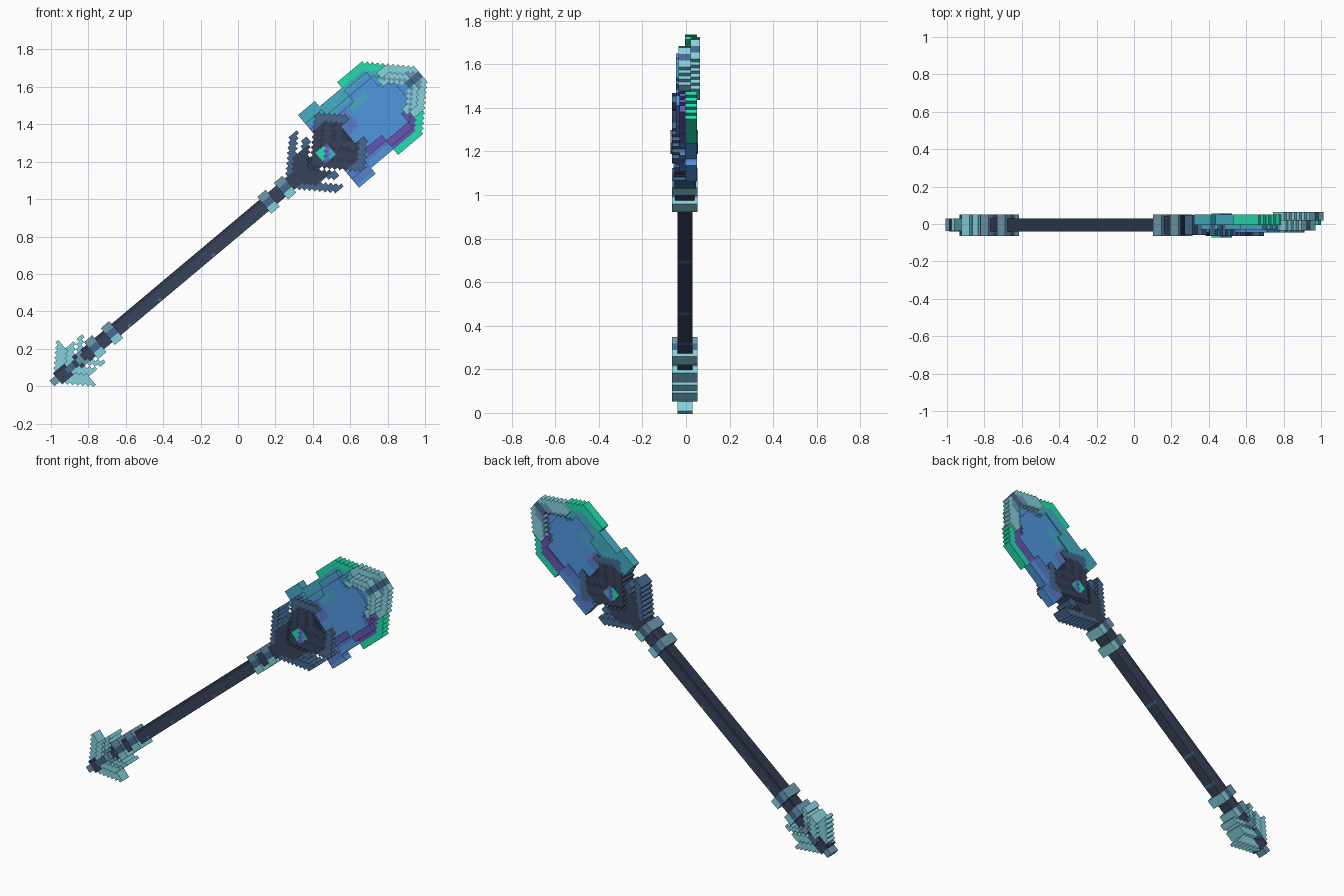
import bpy, bmesh, math
from mathutils import Matrix, Vector

old = bpy.data.objects.get("Cube")
if old:
    bpy.data.objects.remove(old)

CELL = 0.0195
TILT = math.radians(40)
# Local frame: x along the shaft, y is depth, z across the shaft
PLACE = Matrix.Translation((-0.98, 0, 0.027)) @ Matrix.Rotation(-TILT, 4, 'Y')

COLOURS = {
    "navy": "38435B", "midnight": "2E374C", "steel": "46698F", "cyan": "86D2DE",
    "slate": "6C99AF", "teal": "45AEC6", "green": "22DFAF", "blue": "5097DC",
    "indigo": "5A7DCB", "purple": "6456B0",
}
NAMES = list(COLOURS)


def linear(code):
    parts = [int(code[i:i + 2], 16) / 255 for i in (0, 2, 4)]
    return [((c + 0.055) / 1.055) ** 2.4 for c in parts] + [1]


MATS = []
for name, code in COLOURS.items():
    mat = bpy.data.materials.new(name)
    mat.use_nodes = True
    mat.diffuse_color = linear(code)
    bsdf = mat.node_tree.nodes["Principled BSDF"]
    bsdf.inputs["Base Color"].default_value = linear(code)
    bsdf.inputs["Roughness"].default_value = 0.8
    MATS.append(mat)


def stepped_part(name, rule, u0, u1, reach, y0, y1):
    """Slab of square cells; rule(u, v) gives a cell's colour or None."""
    cells = {}
    for i in range(math.floor(u0 / CELL), math.ceil(u1 / CELL)):
        for j in range(-math.ceil(reach / CELL), math.ceil(reach / CELL)):
            u, v = (i + 0.5) * CELL, (j + 0.5) * CELL
            colour = rule(u, v) if u0 <= u <= u1 else None
            if colour:
                cells[i, j] = NAMES.index(colour)
    bm = bmesh.new()

    def quad(points, colour):
        face = bm.faces.new([bm.verts.new(PLACE @ Vector(p)) for p in points])
        face.material_index = colour

    for (i, j), colour in cells.items():
        ring = [(i, j), (i + 1, j), (i + 1, j + 1), (i, j + 1)]
        ring = [(a * CELL, b * CELL) for a, b in ring]
        quad([(a, y0, b) for a, b in ring], colour)
        quad([(a, y1, b) for a, b in reversed(ring)], colour)
        for k, (di, dj) in enumerate([(0, -1), (1, 0), (0, 1), (-1, 0)]):
            if (i + di, j + dj) not in cells:
                (a, b), (c, d) = ring[k], ring[(k + 1) % 4]
                quad([(c, y0, d), (a, y0, b), (a, y1, b), (c, y1, d)], colour)
    bmesh.ops.remove_doubles(bm, verts=bm.verts, dist=0.0005)
    mesh = bpy.data.meshes.new(name)
    bm.to_mesh(mesh)
    bm.free()
    for mat in MATS:
        mesh.materials.append(mat)
    obj = bpy.data.objects.new(name, mesh)
    bpy.context.collection.objects.link(obj)


# Shaft with a few lighter nicks
def shaft(u, v):
    if any(abs(u - n) < 0.015 for n in (0.5, 0.71, 1.08)) and v < -0.02:
        return "steel"
    return "midnight" if v > 0.02 else "navy"


stepped_part("shaft", shaft, 0.02, 1.9, 0.039, -0.04, 0.03)


# Metal bands around the shaft: pale on one side, duller on the other
def band(u, v):
    if abs(v) < 0.02:
        return "steel"
    return "cyan" if v < 0 or v > 0.05 else "slate"


for name, start, end in [("upper_band", 1.47, 1.53), ("neck_band", 1.58, 1.64),
                         ("lower_band", 0.37, 0.43), ("grip_band", 0.25, 0.31)]:
    stepped_part(name, band, start, end, 0.058, -0.065, 0.052)
stepped_part("neck", lambda u, v: "navy", 1.53, 1.58, 0.039, -0.05, 0.04)


# Pommel: thin swept barbs with a thicker core
def barbs(u, v):
    rise = u - abs(v)
    if abs(v) < 0.02:
        return "navy" if u > 0.03 else "slate"
    if -0.01 < rise < 0.08 and u < 0.16:
        return "cyan"
    return None


def pommel_core(u, v):
    rise = u - abs(v)
    if 0.07 < rise < 0.12 and abs(v) < 0.1:
        return "cyan" if abs(v) > 0.02 else "steel"
    if 0.15 < rise < 0.19 and abs(v) < 0.1:
        return "cyan" if abs(v) > 0.039 else "slate"
    return None


stepped_part("pommel_barbs", barbs, -0.015, 0.2, 0.14, -0.038, 0.03)
stepped_part("pommel_core", pommel_core, 0.07, 0.28, 0.12, -0.065, 0.052)


# Swept wings below the gem setting, two prongs on each side
def wings(u, v):
    s = abs(v)
    rise = u - s
    if not 1.6 < rise < 1.76 or (rise > 1.68 and s > 0.13):
        return None
    if s > 0.1 and 1.66 < rise < 1.7:
        return None
    return "steel" if (rise < 1.64 and s > 0.03) or s > 0.1 else "navy"


stepped_part("collar_wings", wings, 1.6, 1.88, 0.18, -0.058, 0.047)


# Gem setting: cut-off diamond with lighter corner arms
def setting(u, v):
    s = abs(v)
    if s > u - 1.775 or s + u > 2.195 or (u > 2.05 and s < 0.05):
        return None
    if s > 0.14 or s + u > 2.14:
        return "steel"
    return "midnight" if (u - s) % 0.08 < 0.03 else "navy"


stepped_part("gem_setting", setting, 1.775, 2.11, 0.19, -0.065, 0.05)


# Gem: square of bright cells split by a violet diagonal
def gem(u, v):
    across = (u - CELL * 97) - v
    if abs(across) < 0.01:
        return "purple"
    if abs(across) < 0.03:
        return "indigo" if across > 0 else "green"
    return "teal" if across > 0 else "green"


stepped_part("gem", gem, CELL * 95, CELL * 99, 0.039, -0.071, 0.056)


# Blade outline: distance from a cell to the edge
def inset(u, v):
    if u < 2.02:
        return 0.255 - abs(v)
    if u < 2.19:
        return 0.215 - abs(v)
    if u < 2.34:
        return 0.255 - abs(v)
    return (0.255 - (u - 2.34) * 0.97 - abs(v)) * 0.72


def is_tip(u, v):
    return u > 2.37 and abs(v) < 0.15


def rim(u, v):
    d = inset(u, v)
    if d < 0 or d > 0.095 or is_tip(u, v):
        return None
    if u > 2.19 and d < 0.042:
        return "green"
    if v > 0:
        return "teal"
    return "purple" if u > 2.19 else "indigo" if d > 0.03 else "blue"


def core(u, v):
    d = inset(u, v)
    if d < 0.06:
        return None
    if d < 0.1 and v < 0 and u > 2.06:
        return "purple"
    if d < 0.08 and v > 0:
        return "teal"
    return "indigo" if v < -0.13 else "blue"


def crest(u, v):
    if inset(u, v) < 0.1:
        return None
    if abs(v - 0.09) < 0.02 and abs(u - 2.2) < 0.06:
        return "teal"
    return "indigo" if u < 2.12 and v > 0 else "blue"


def tip(u, v):
    d = inset(u, v)
    if d < 0 or d > 0.085 or not is_tip(u, v):
        return None
    if abs(v) < 0.02 and d > 0.02:
        return "steel"
    return "slate" if abs(v) < 0.06 and d > 0.02 or d > 0.06 else "cyan"


def front_tip(u, v):
    d = inset(u, v)
    if not 0.045 < d < 0.1 or abs(v) > 0.11:
        return None
    if abs(v) < 0.02:
        return "steel"
    return "slate" if 0.065 < d < 0.08 else "cyan"


stepped_part("blade_rim", rim, 1.92, 2.55, 0.27, -0.005, 0.05)
stepped_part("blade_core", core, 1.92, 2.46, 0.23, -0.03, 0.035)
stepped_part("blade_crest", crest, 1.92, 2.42, 0.2, -0.045, 0.042)
stepped_part("blade_tip", tip, 2.34, 2.555, 0.16, 0.02, 0.065)
stepped_part("blade_front_tip", front_tip, 2.36, 2.5, 0.14, -0.035, 0.025)
